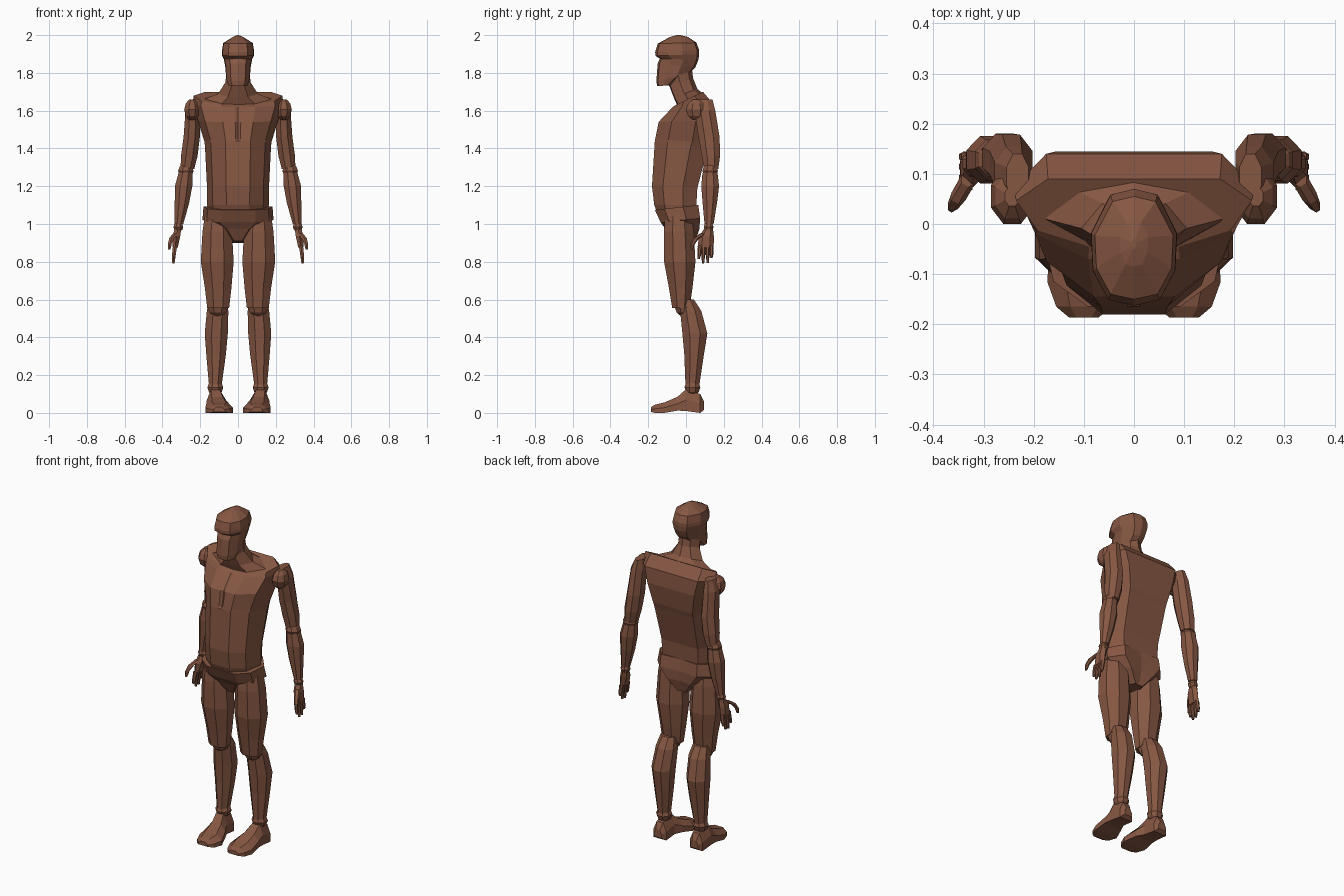
import bpy, bmesh
from math import cos, sin, pi

skin = bpy.data.materials.new("brown")
skin.diffuse_color = (0.24, 0.095, 0.055, 1)


def loft(name, rings):
    """Skin a list of equal-length point rings and cap both ends."""
    bm = bmesh.new()
    vs = [[bm.verts.new(p) for p in r] for r in rings]
    n = len(vs[0])
    for a, b in zip(vs, vs[1:]):
        for i in range(n):
            j = (i + 1) % n
            bm.faces.new((a[i], a[j], b[j], b[i]))
    bm.faces.new(vs[0])
    bm.faces.new(vs[-1])
    bmesh.ops.recalc_face_normals(bm, faces=bm.faces)
    me = bpy.data.meshes.new(name)
    bm.to_mesh(me)
    bm.free()
    me.materials.append(skin)
    ob = bpy.data.objects.new(name, me)
    bpy.context.collection.objects.link(ob)
    return ob


def body(name, rings, shape):
    """Mirrored section; ring = front y, front z, back y, back z, half width, notch."""
    out = []
    for yf, zf, yb, zb, w, notch in rings:
        half = []
        for k, (u, t) in enumerate(shape):
            t = notch if k == 0 else t
            half.append((u * w, yf + (yb - yf) * t, zf + (zb - zf) * t))
        out.append(half + [(-x, y, z) for x, y, z in half[-2:0:-1]])
    loft(name, out)


def limb(name, s, rings, n=8):
    """Round section; ring = x, y, z, x radius, y radius."""
    angles = [2 * pi * (i + 0.5) / n for i in range(n)]
    k = 1 / cos(pi / n)
    loft(name, [[(s * (x + rx * k * cos(a)), y + ry * k * sin(a), z) for a in angles]
                for x, y, z, rx, ry in rings])


def joint(name, s, x, y, z, r, rx=None):
    """Faceted ball joint."""
    rx = rx or r
    limb(name, s, [(x, y, z + r * c, rx * q, r * q)
                   for c, q in ((-1, .35), (-.6, .8), (0, 1), (.6, .8), (1, .35))])


# Torso with chest crease
body("torso", [
    (-.145, 1.04, .05, 1.06, .155, 0),
    (-.168, 1.10, .055, 1.10, .163, 0),
    (-.18, 1.20, .06, 1.19, .164, 0),
    (-.165, 1.44, .115, 1.40, .175, 0),
    (-.163, 1.45, .125, 1.43, .178, .04),
    (-.145, 1.54, .145, 1.55, .212, .04),
    (-.07, 1.62, .14, 1.64, .24, .03),
    (-.045, 1.635, .09, 1.70, .235, 0),
], [(0, 0), (.07, 0), (.38, 0), (.82, .24), (1, .68), (.73, 1), (0, 1)])

# Pelvis shaped like briefs
body("pelvis", [
    (-.165, 1.075, .065, 1.10, .183, 0),
    (-.135, 1.01, .075, 1.03, .188, 0),
    (-.11, .975, .07, .97, .12, 0),
    (-.075, .91, .045, .90, .04, 0),
], [(0, 0), (.5, 0), (.88, .22), (1, .65), (.65, 1), (0, .95)])

# Neck flaring into the trapezius
body("neck", [
    (-.11, 1.79, .03, 1.83, .062, 0),
    (-.09, 1.735, .038, 1.77, .066, 0),
    (-.065, 1.67, .06, 1.715, .105, 0),
    (-.045, 1.625, .085, 1.695, .19, 0),
], [(0, 0), (.5, .04), (1, .45), (.6, .85), (0, 1)])

# Head: chin, eye groove, brow and crown
body("head", [
    (-.152, 1.73, -.07, 1.735, .05, 0),
    (-.157, 1.755, .02, 1.80, .063, 0),
    (-.15, 1.85, .05, 1.83, .068, 0),
    (-.138, 1.875, .066, 1.87, .075, 0),
    (-.162, 1.89, .07, 1.90, .086, 0),
    (-.163, 1.91, .07, 1.92, .085, 0),
    (-.15, 1.955, .055, 1.96, .078, 0),
    (-.085, 1.99, .01, 1.99, .028, 0),
    (-.05, 2.0, -.03, 2.0, .004, 0),
], [(0, 0), (.6, .05), (.96, .3), (1, .62), (.55, .95), (0, 1)])

for s, side in ((-1, "right"), (1, "left")):
    # Arm
    joint(side + "_shoulder", s, .243, .055, 1.605, .055, .042)
    limb(side + "_upper_arm", s, [
        (.232, .095, 1.66, .022, .045),
        (.24, .10, 1.60, .038, .055),
        (.245, .122, 1.46, .043, .056),
        (.258, .132, 1.36, .044, .048),
        (.268, .133, 1.29, .036, .038)])
    joint(side + "_elbow", s, .276, .128, 1.28, .041)
    limb(side + "_forearm", s, [
        (.278, .127, 1.27, .037, .04),
        (.288, .128, 1.20, .046, .047),
        (.297, .126, 1.11, .038, .038),
        (.313, .122, 1.00, .023, .024)])
    joint(side + "_wrist", s, .316, .12, .985, .026)
    # Hand
    limb(side + "_palm", s, [
        (.318, .12, .975, .018, .02),
        (.326, .108, .935, .02, .034),
        (.333, .104, .875, .014, .037)], 6)
    for i, (tip_y, tip_z) in enumerate(((.067, .815), (.09, .79), (.115, .793), (.135, .82))):
        y = .074 + .02 * i
        limb(f"{side}_finger_{i + 1}", s, [
            (.333, y, .885, .011, .0095),
            (.339, (y + tip_y) / 2, .84, .01, .009),
            (.342, tip_y, tip_z, .006, .005)], 6)
    limb(side + "_thumb", s, [
        (.33, .09, .95, .014, .014),
        (.35, .055, .925, .014, .013),
        (.361, .036, .895, .01, .01),
        (.364, .03, .865, .006, .006)], 6)

    # Leg
    limb(side + "_thigh", s, [
        (.108, -.04, 1.04, .068, .07),
        (.11, -.038, .96, .078, .079),
        (.11, -.033, .80, .087, .083),
        (.105, -.028, .66, .07, .062),
        (.105, -.027, .555, .058, .046)])
    joint(side + "_knee", s, .107, -.012, .56, .047, .055)
    limb(side + "_shin", s, [
        (.107, .008, .60, .045, .034),
        (.108, .025, .54, .057, .056),
        (.115, .047, .42, .061, .066),
        (.116, .043, .31, .052, .052),
        (.12, .034, .15, .034, .037)])
    joint(side + "_ankle", s, .12, .034, .135, .042)
    # Foot: stations along y
    foot = []
    for x, y, w, zb, zt in ((.12, .095, .025, .015, .06), (.12, .075, .042, 0, .10),
                            (.12, .0, .045, .01, .125), (.11, -.045, .058, .012, .085),
                            (.1, -.115, .073, 0, .055), (.1, -.165, .055, 0, .043),
                            (.1, -.186, .03, .006, .03)):
        zm = zb + (zt - zb) * .5
        foot.append([(s * (x + u * w), y, z) for u, z in
                     ((-1, zb), (1, zb), (1, zm), (.5, zt), (-.5, zt), (-1, zm))])
    loft(side + "_foot", foot)
